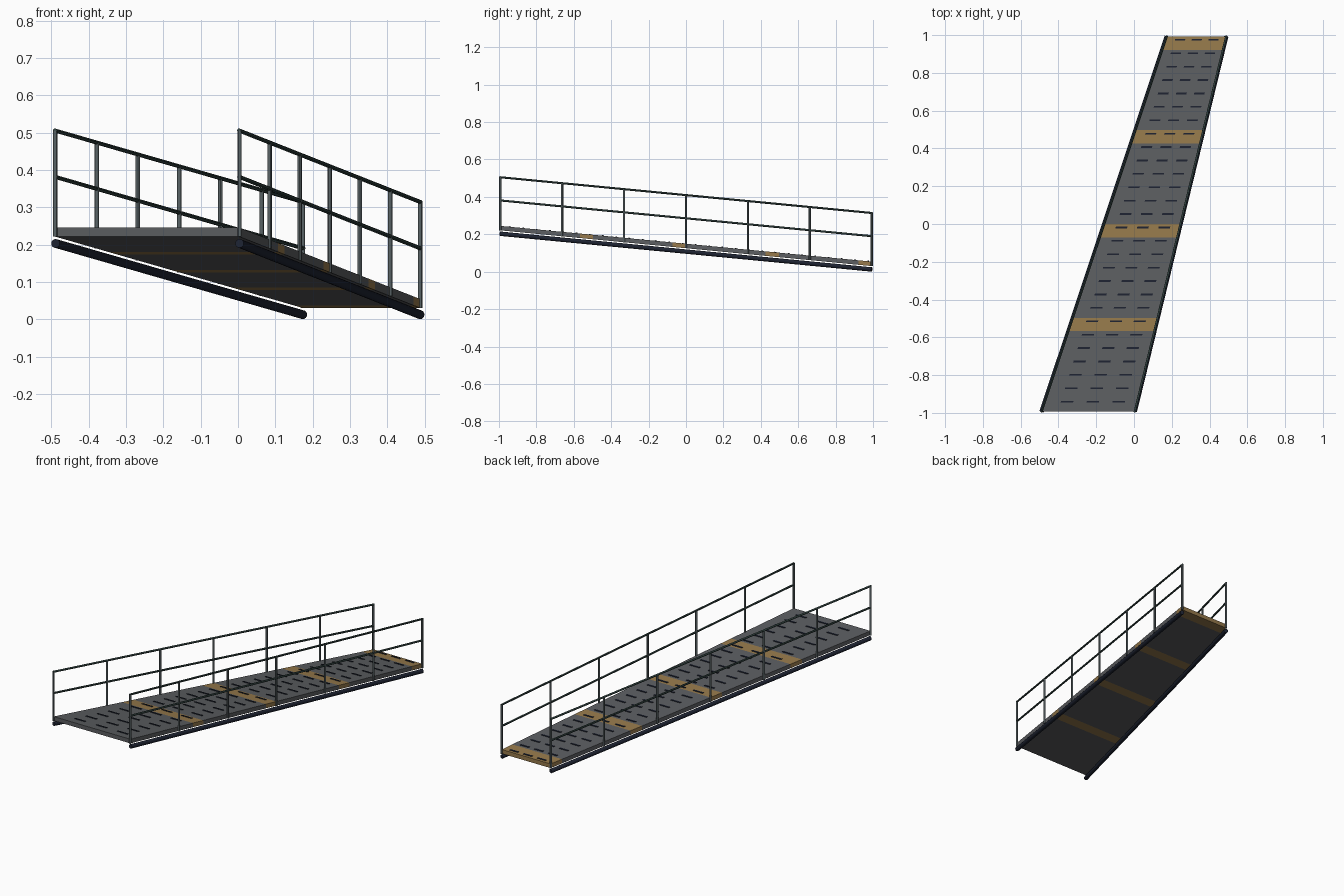
import bpy
import bmesh
from mathutils import Vector

cube = bpy.data.objects.get("Cube")
if cube:
    bpy.data.objects.remove(cube, do_unlink=True)

HALF = 0.993          # half length of the ramp
PLANKS = 28           # every seventh plank is a marker stripe
THICK = 0.024


def material(name, rgb, rough=0.7):
    mat = bpy.data.materials.new(name)
    mat.use_nodes = True
    mat.diffuse_color = (*rgb, 1)
    bsdf = mat.node_tree.nodes["Principled BSDF"]
    bsdf.inputs["Base Color"].default_value = (*rgb, 1)
    bsdf.inputs["Roughness"].default_value = rough
    return mat


deck_grey = material("deck grey", (0.105, 0.11, 0.118))
stripe_tan = material("stripe tan", (0.30, 0.19, 0.07))
navy = material("dark navy", (0.012, 0.016, 0.03))
post_grey = material("post grey", (0.10, 0.125, 0.132))
rail_green = material("rail dark green", (0.03, 0.055, 0.051))


def spot(t, u, lift=0.0):
    """Point on the deck: t runs front to back, u runs right to left edge."""
    x_right = -0.489 + 0.663 * t
    x_left = 0.004 + 0.484 * t
    return Vector((x_right + (x_left - x_right) * u,
                   -HALF + 2 * HALF * t,
                   0.245 - 0.191 * t + lift))


def finish(name, bm, mats, smooth=False):
    bmesh.ops.recalc_face_normals(bm, faces=bm.faces)
    mesh = bpy.data.meshes.new(name)
    bm.to_mesh(mesh)
    bm.free()
    for mat in mats:
        mesh.materials.append(mat)
    obj = bpy.data.objects.new(name, mesh)
    bpy.context.collection.objects.link(obj)
    if smooth:
        bpy.ops.object.select_all(action="DESELECT")
        obj.select_set(True)
        bpy.context.view_layer.objects.active = obj
        bpy.ops.object.shade_smooth_by_angle()


def add_tube(bm, start, end, radius, sides=12):
    axis = end - start
    matrix = axis.to_track_quat("Z", "Y").to_matrix().to_4x4()
    matrix.translation = (start + end) / 2
    bmesh.ops.create_cone(bm, cap_ends=True, segments=sides, radius1=radius,
                          radius2=radius, depth=axis.length, matrix=matrix)


# Tapering, sloping deck of planks
bm = bmesh.new()
rings = []
for i in range(PLANKS + 1):
    t = i / PLANKS
    corners = [spot(t, 0), spot(t, 1), spot(t, 1, -THICK), spot(t, 0, -THICK)]
    rings.append([bm.verts.new(p) for p in corners])
for i in range(PLANKS):
    for k in range(4):
        n = (k + 1) % 4
        face = bm.faces.new((rings[i][k], rings[i][n],
                             rings[i + 1][n], rings[i + 1][k]))
        face.material_index = int(i % 7 == 6)
bm.faces.new(rings[0])
bm.faces.new(rings[-1]).material_index = 1
finish("deck", bm, [deck_grey, stripe_tan])

# Three short grip cleats on each plank
bm = bmesh.new()
for i in range(PLANKS):
    t0 = (i + 0.68) / PLANKS
    t1 = t0 + 0.0045
    reach = 0.067 + 0.018 * t0
    for u in (0.24, 0.52, 0.80):
        a, b = u - reach, u + reach
        outline = [(t0, a), (t0, b), (t1, b), (t1, a)]
        low = [bm.verts.new(spot(t, w, -0.001)) for t, w in outline]
        top = [bm.verts.new(spot(t, w, 0.003)) for t, w in outline]
        bm.faces.new(low)
        bm.faces.new(top)
        for k in range(4):
            n = (k + 1) % 4
            bm.faces.new((low[k], low[n], top[n], top[k]))
finish("grip_cleats", bm, [navy])

# Side tubes, posts and rails along both edges
for side, u in (("right", 0), ("left", 1)):
    bm = bmesh.new()
    add_tube(bm, spot(0, u, -0.042), spot(1, u, -0.042), 0.0118, 16)
    finish(side + "_side_tube", bm, [navy], True)

    bm = bmesh.new()
    for i in range(7):
        t = i / 6
        add_tube(bm, spot(t, u, -THICK), spot(t, u, 0.26), 0.006)
    finish(side + "_posts", bm, [post_grey], True)

    for name, lift in (("top_rail", 0.26), ("middle_rail", 0.136)):
        bm = bmesh.new()
        add_tube(bm, spot(-0.002, u, lift), spot(1.002, u, lift), 0.0055)
        finish(side + "_" + name, bm, [rail_green], True)
